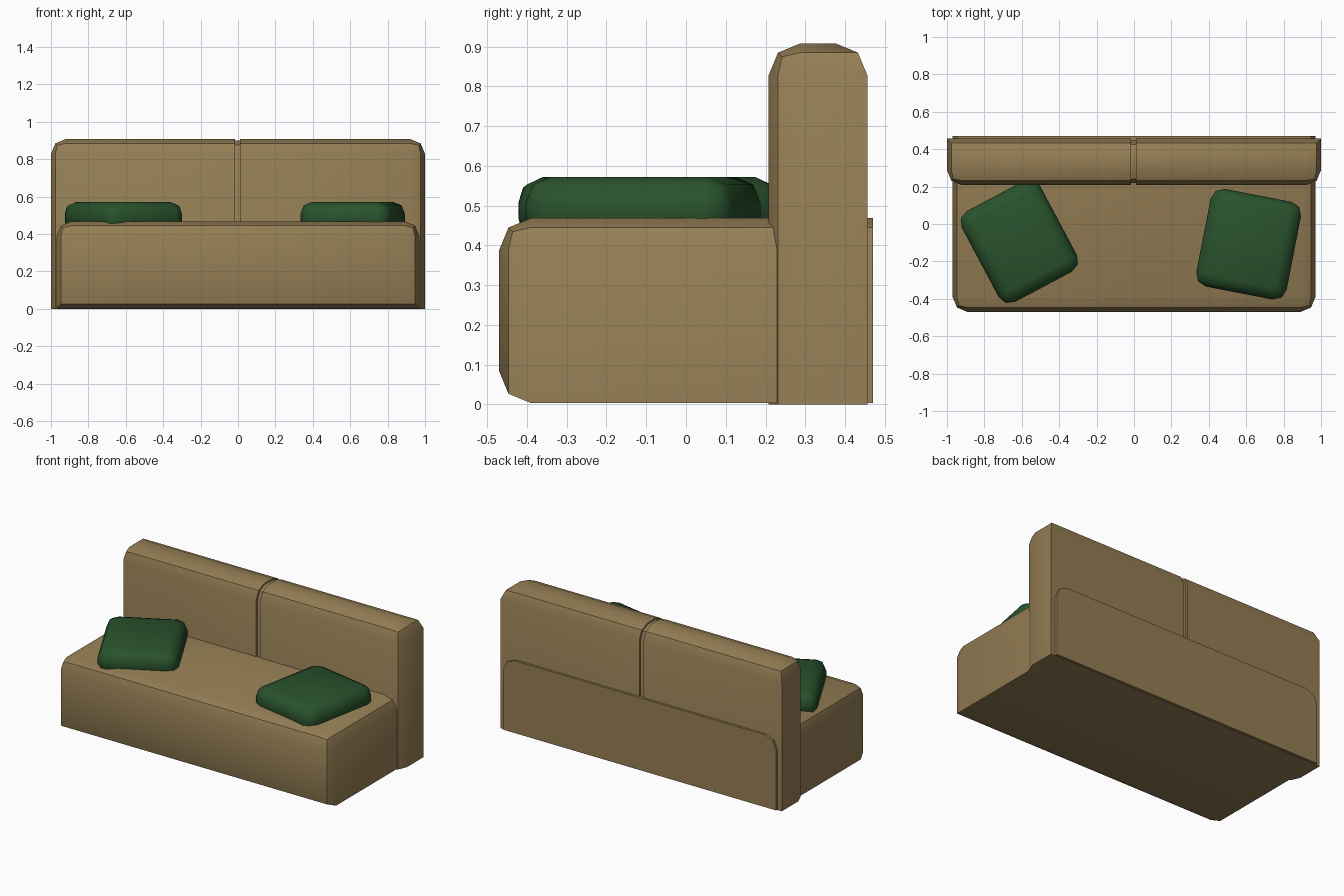
import bpy, bmesh
from math import radians
from mathutils import Matrix, Vector

if "Cube" in bpy.data.objects:
    bpy.data.objects.remove(bpy.data.objects["Cube"])


def material(name, color):
    m = bpy.data.materials.new(name)
    m.diffuse_color = (*color, 1)
    m.use_nodes = True
    m.node_tree.nodes["Principled BSDF"].inputs["Base Color"].default_value = m.diffuse_color
    return m


fabric = material("tan_fabric", (0.30, 0.21, 0.09))
green = material("green_fabric", (0.022, 0.085, 0.025))


def rounded_box(lo, hi, radius, pick):
    """Box from lo to hi; edges whose midpoint direction satisfies pick are rounded."""
    lo, hi = Vector(lo), Vector(hi)
    mid, half = (lo + hi) / 2, (hi - lo) / 2
    bm = bmesh.new()
    bmesh.ops.create_cube(bm, size=2)
    edges = [e for e in bm.edges
             if pick(*(round(c) for c in (e.verts[0].co + e.verts[1].co) / 2))]
    for v in bm.verts:
        v.co = mid + Vector(a * b for a, b in zip(v.co, half))
    bmesh.ops.bevel(bm, geom=edges, offset=radius, segments=2, profile=0.5,
                    affect='EDGES', clamp_overlap=True)
    return bm


def finish(bm, name, mat, angle=40):
    bmesh.ops.recalc_face_normals(bm, faces=bm.faces)
    me = bpy.data.meshes.new(name)
    bm.to_mesh(me)
    bm.free()
    ob = bpy.data.objects.new(name, me)
    bpy.context.collection.objects.link(ob)
    me.materials.append(mat)
    bpy.ops.object.select_all(action='DESELECT')
    ob.select_set(True)
    bpy.context.view_layer.objects.active = ob
    bpy.ops.object.shade_smooth_by_angle(angle=radians(angle))
    return ob


# Seat: rounded around the front face and along the top side edges
seat = rounded_box((-0.97, -0.47, 0.003), (0.97, 0.47, 0.468), 0.08,
                   lambda x, y, z: y == -1 or (y == 0 and z == 1))
finish(seat, "seat", fabric)

# Backrest: rounded along the top and the front upright edges
back = rounded_box((-1, 0.208, 0), (1, 0.456, 0.908), 0.08,
                   lambda x, y, z: z == 1 or (z == 0 and y == -1))
# Narrow seam groove dividing the two back cushions
for x in (-0.016, -0.015, 0.011, 0.012):
    bmesh.ops.bisect_plane(back, geom=back.verts[:] + back.edges[:] + back.faces[:],
                           plane_co=(x, 0, 0), plane_no=(1, 0, 0))
for v in back.verts:
    if -0.0155 < v.co.x < 0.0115:
        v.co.y = 0.332 + (v.co.y - 0.332) * 0.92
        v.co.z *= 0.99
finish(back, "backrest", fabric)

# Loose pillows lying on the seat
for name, w, d, pos, turn in (
        ("left_pillow", 0.475, 0.55, (-0.613, -0.093, 0.487), 28),
        ("right_pillow", 0.492, 0.532, (0.613, -0.108, 0.487), -11)):
    pillow = rounded_box((-w / 2, -d / 2, -0.085), (w / 2, d / 2, 0.085), 0.065,
                         lambda x, y, z: True)
    pillow.transform(Matrix.Translation(pos) @ Matrix.Rotation(radians(turn), 4, 'Z'))
    finish(pillow, name, green, 60)
